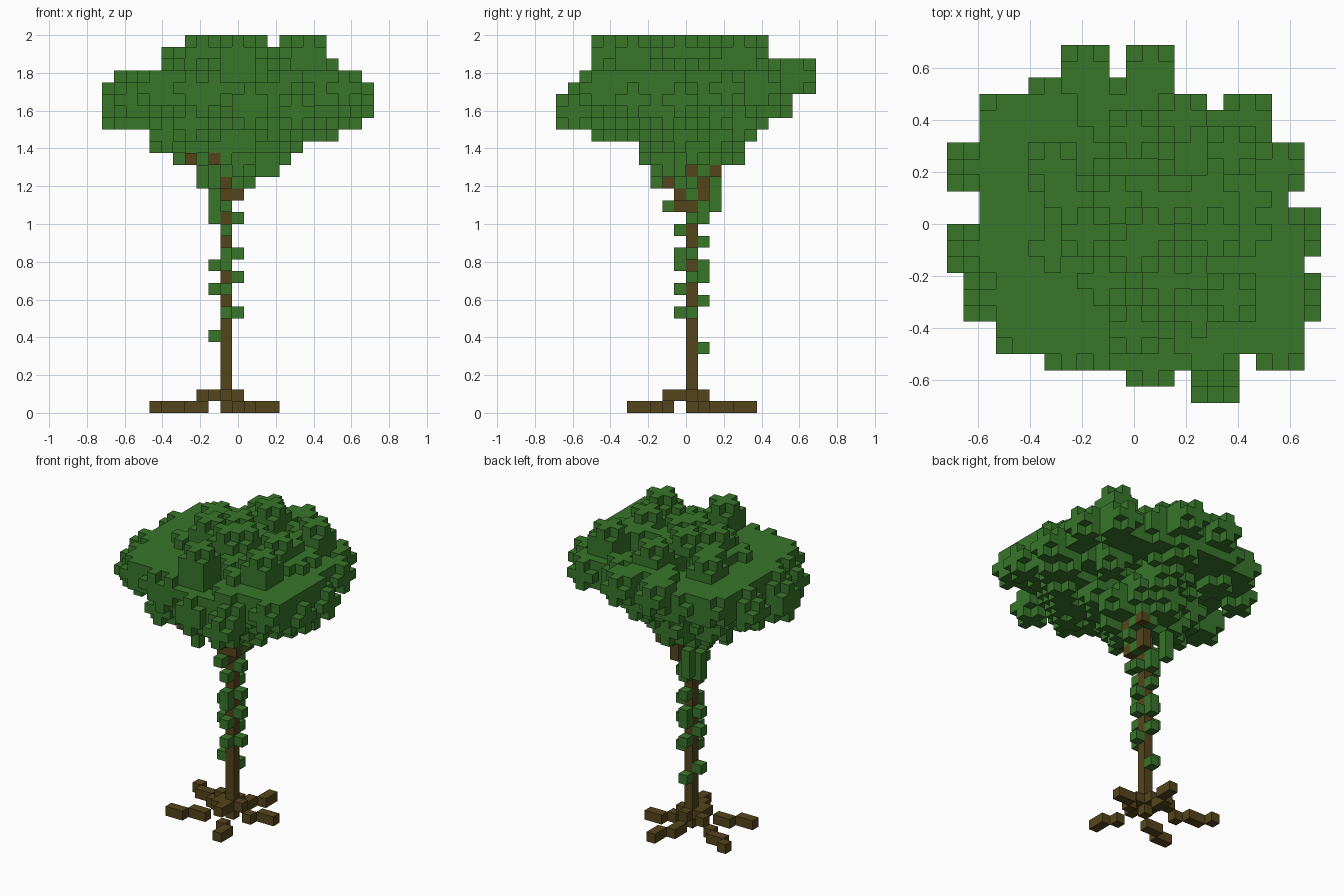
import bpy
import bmesh
import random
from itertools import product
from mathutils import Vector

random.seed(7)
VOXEL = 0.0625
ORIGIN = Vector((-11.5, -11, 0))
SIDES = [Vector(d) for d in ((1, 0, 0), (-1, 0, 0), (0, 1, 0), (0, -1, 0), (0, 0, 1), (0, 0, -1))]

cube = bpy.data.objects.get("Cube")
if cube:
    bpy.data.objects.remove(cube, do_unlink=True)


def make_material(name, colour):
    mat = bpy.data.materials.new(name)
    mat.use_nodes = True
    mat.diffuse_color = colour
    mat.node_tree.nodes["Principled BSDF"].inputs["Base Color"].default_value = colour
    return mat


leaf_green = make_material("leaf green", (0.04, 0.18, 0.023, 1))
bark_brown = make_material("bark brown", (0.09, 0.06, 0.012, 1))


def make_voxels(name, cells, occupied, material):
    """Build one mesh from the cell faces that touch empty space."""
    bm = bmesh.new()
    for cell in sorted(cells):
        centre = Vector(cell) + Vector((0.5, 0.5, 0.5)) + ORIGIN
        for side in SIDES:
            if tuple(int(c + s) for c, s in zip(cell, side)) in occupied:
                continue
            u = Vector((side.y, side.z, side.x))
            v = side.cross(u)
            corners = [centre + (side + a * u + b * v) / 2
                       for a, b in ((-1, -1), (1, -1), (1, 1), (-1, 1))]
            bm.faces.new([bm.verts.new(c * VOXEL) for c in corners])
    bmesh.ops.remove_doubles(bm, verts=bm.verts, dist=VOXEL / 10)
    mesh = bpy.data.meshes.new(name)
    bm.to_mesh(mesh)
    bm.free()
    mesh.materials.append(material)
    obj = bpy.data.objects.new(name, mesh)
    bpy.context.collection.objects.link(obj)
    return obj


# Trunk column position and height, in cells
TX, TY = 10, 11
trunk = {(TX, TY, z) for z in range(22)}

# Five roots: raised start next to the trunk, then a run along the ground
raised = ((9, 11), (8, 12), (10, 12), (11, 11), (9, 10), (10, 10), (10, 9))
ground_runs = [
    ((7, 12), (6, 13), (5, 13), (4, 14)),
    ((10, 13), (10, 14), (11, 15), (11, 16)),
    ((12, 11), (13, 12), (14, 12)),
    ((11, 8), (12, 7), (12, 6)),
    ((8, 9), (7, 9), (6, 8), (5, 8)),
]
roots = {(x, y, 1) for x, y in raised} | {(x, y, 0) for run in ground_runs for x, y in run}

# Short branches that spread out under the canopy
branches = {(TX, TY - 1, 17), (TX, TY - 1, 18), (TX + 1, TY - 1, 18), (TX, TY - 2, 19),
            (TX + 1, TY + 1, 18), (TX + 1, TY + 1, 19),
            (TX + 2, TY, 20), (TX + 2, TY + 2, 20),
            (TX - 1, TY - 4, 21), (TX - 3, TY - 4, 21)}

# Ivy blocks on each side of the trunk, by height
ivy_heights = {
    (-1, 0): (6, 10, 12, 16, 17, 18),
    (1, 0): (8, 11, 13, 16, 18, 19),
    (0, -1): (8, 10, 12, 13, 15),
    (0, 1): (5, 9, 11, 12, 14, 16, 17),
    (-1, 2): (17, 18, 19),
    (0, -2): (17,),
    (-2, -3): (19, 20),
    (-1, -1): (19,),
    (1, -1): (19,),
    (2, 0): (19,),
    (3, -1): (20,),
    (4, -1): (20,),
}
ivy = {(TX + dx, TY + dy, z) for (dx, dy), heights in ivy_heights.items() for z in heights}

# Canopy limits: x and y range of each layer from the bottom up
FIRST = 20
layers = [
    (8, 13, 8, 14), (6, 16, 7, 16), (4, 17, 7, 16), (4, 20, 3, 17),
    (0, 22, 0, 18), (0, 23, 0, 20), (0, 23, 0, 20), (0, 23, 1, 22), (1, 22, 2, 22),
    (5, 20, 3, 22), (5, 19, 3, 18), (7, 19, 3, 18),
]
# Canopy outline from above: x range of each row from front to back
rows = [(15, 18), (11, 18), (6, 22), (3, 22), (3, 22), (1, 23), (1, 23), (1, 23),
        (0, 22), (0, 23), (0, 23), (2, 23), (2, 21), (0, 22), (0, 22), (0, 22),
        (2, 20), (2, 20), (2, 20), (5, 14), (7, 14), (7, 14)]
gaps = {(14, 1), (18, 2), (18, 14), (16, 18), (10, 20), (10, 21)}
TOP = FIRST + len(layers) - 1


def allowed(cell):
    x, y, z = cell
    if not FIRST <= z <= TOP or not 0 <= y < len(rows):
        return False
    x0, x1, y0, y1 = layers[z - FIRST]
    inside = x0 <= x < x1 and y0 <= y < y1 and rows[y][0] <= x < rows[y][1]
    return inside and (x, y) not in gaps and not (z == TOP and x == 14)


def spread(cell):
    """Squared distance from the layer centre, 1 at the layer's edge."""
    x, y, z = cell
    x0, x1, y0, y1 = layers[z - FIRST]
    return (((2 * x + 1 - x0 - x1) / (x1 - x0)) ** 2
            + ((2 * y + 1 - y0 - y1) / (y1 - y0)) ** 2)


# A leaf clump is a block of three cells a side without its corners
clump = [d for d in product((-1, 0, 1), repeat=3) if sum(map(abs, d)) < 3]


def clump_at(centre):
    return {tuple(c + o for c, o in zip(centre, d)) for d in clump}


def outlines(cells):
    return {(axis, c[:axis] + c[axis + 1:]) for c in cells for axis in range(3)}


candidates = [c for c in product(range(23), range(22), range(FIRST, TOP))
              if all(map(allowed, clump_at(c)))]
random.shuffle(candidates)

# Loose random fill: a narrow cone below, a wide band above
leaves = set()
for centre in candidates:
    z = centre[2]
    reach = 0.4 if z < 26 else 0.75
    density = 0.13 if z < 28 else 0.03
    if spread(centre) < reach and random.random() < density:
        leaves |= clump_at(centre)

# Separate mounds standing on the crown
for x, y, z in ((11, 16, 30), (8, 10, 30), (6, 14, 29), (11, 4, 30), (17, 6, 30), (17, 15, 30)):
    for drop in range(3):
        leaves |= clump_at((x, y, z - drop))

# Extra clumps wherever the outline is still open, mid height first
covered = outlines(leaves)
for centre in sorted(candidates, key=lambda c: spread(c) + 0.3 * abs(c[2] - 27)):
    cells = clump_at(centre)
    edge = outlines(cells)
    if not edge <= covered:
        leaves |= cells
        covered |= edge

# Wood takes priority over leaves where they overlap
wood = trunk | roots | branches
leaves -= wood
ivy -= wood | leaves
everything = wood | leaves | ivy

make_voxels("trunk", trunk, everything, bark_brown)
make_voxels("roots", roots - trunk, everything, bark_brown)
make_voxels("branches", branches - trunk, everything, bark_brown)
make_voxels("ivy", ivy, everything, leaf_green)
make_voxels("canopy", leaves, everything, leaf_green)
